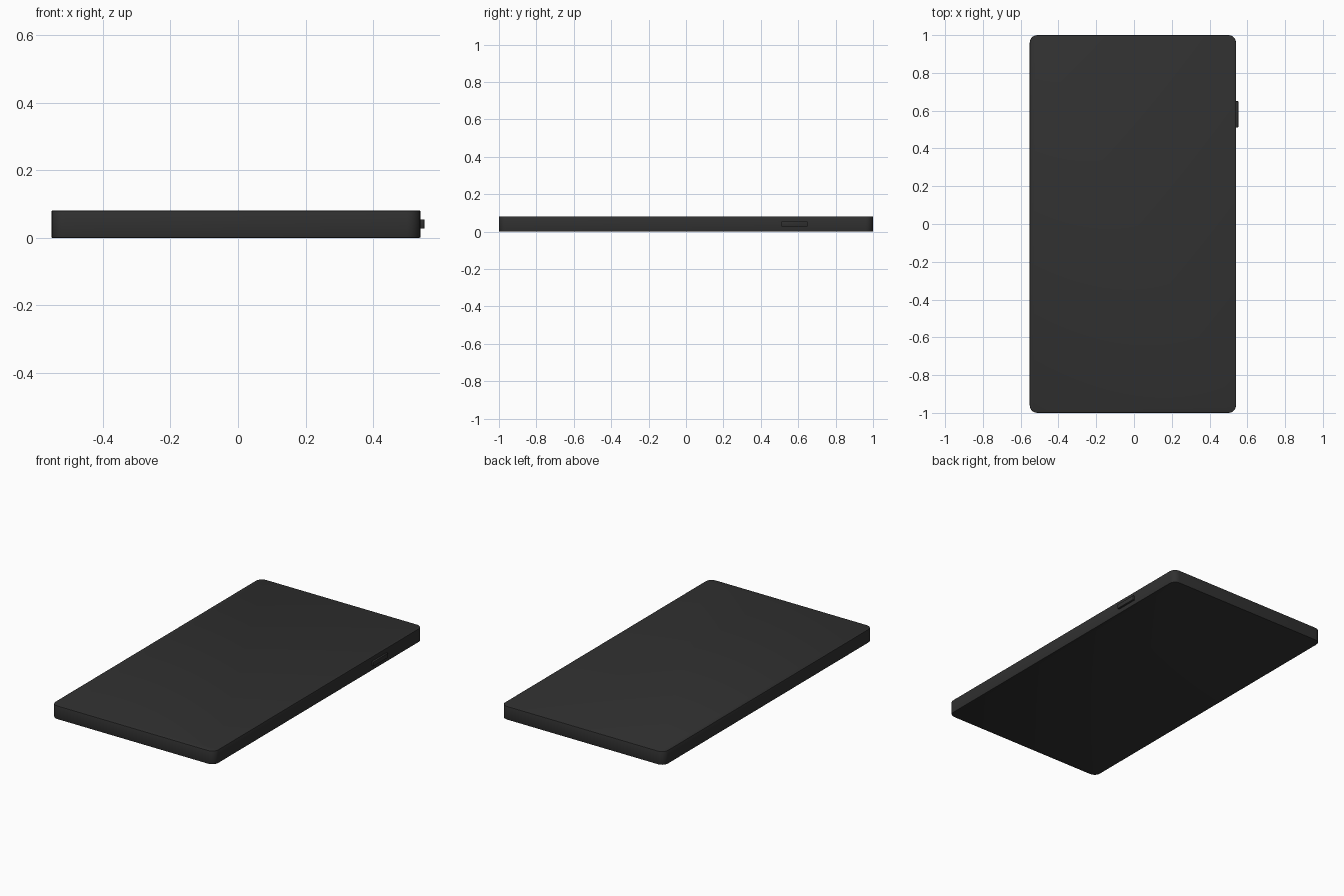
import bpy, bmesh, math

if "Cube" in bpy.data.objects:
    bpy.data.objects.remove(bpy.data.objects["Cube"])

black = bpy.data.materials.new("dark_casing")
black.diffuse_color = (0.03, 0.03, 0.03, 1)
black.use_nodes = True
black.node_tree.nodes["Principled BSDF"].inputs["Base Color"].default_value = black.diffuse_color


def rounded_slab(name, lo, hi, axis, radius, segments, edge):
    """Box from lo to hi: edges along one axis rounded, then the rims softened."""
    bm = bmesh.new()
    bmesh.ops.create_cube(bm, size=1)
    for v in bm.verts:
        v.co = [(a + b) / 2 + c * (b - a) for a, b, c in zip(lo, hi, v.co)]

    corners = [e for e in bm.edges
               if abs((e.verts[0].co - e.verts[1].co).normalized()[axis]) > 0.9]
    bmesh.ops.bevel(bm, geom=corners, offset=radius, segments=segments,
                    profile=0.5, affect='EDGES')

    bm.normal_update()
    rims = [e for e in bm.edges if e.calc_face_angle(0) > math.radians(80)]
    rims = [e for e in rims if any(abs(f.normal[axis]) > 0.9 for f in e.link_faces)]
    bmesh.ops.bevel(bm, geom=rims, offset=edge, segments=2,
                    profile=0.5, affect='EDGES')
    bmesh.ops.recalc_face_normals(bm, faces=bm.faces)

    mesh = bpy.data.meshes.new(name)
    bm.to_mesh(mesh)
    bm.free()
    mesh.materials.append(black)
    ob = bpy.data.objects.new(name, mesh)
    bpy.context.collection.objects.link(ob)
    bpy.ops.object.select_all(action='DESELECT')
    ob.select_set(True)
    bpy.context.view_layer.objects.active = ob
    bpy.ops.object.shade_smooth_by_angle(angle=math.radians(30))
    return ob


# Thin body with rounded upright corners
rounded_slab("phone_body", (-0.552, -1, 0), (0.54, 1, 0.081), 2, 0.04, 5, 0.003)

# Side button, slightly sunk into the right edge
rounded_slab("side_button", (0.53, 0.51, 0.027), (0.552, 0.65, 0.055), 0, 0.003, 2, 0.003)
